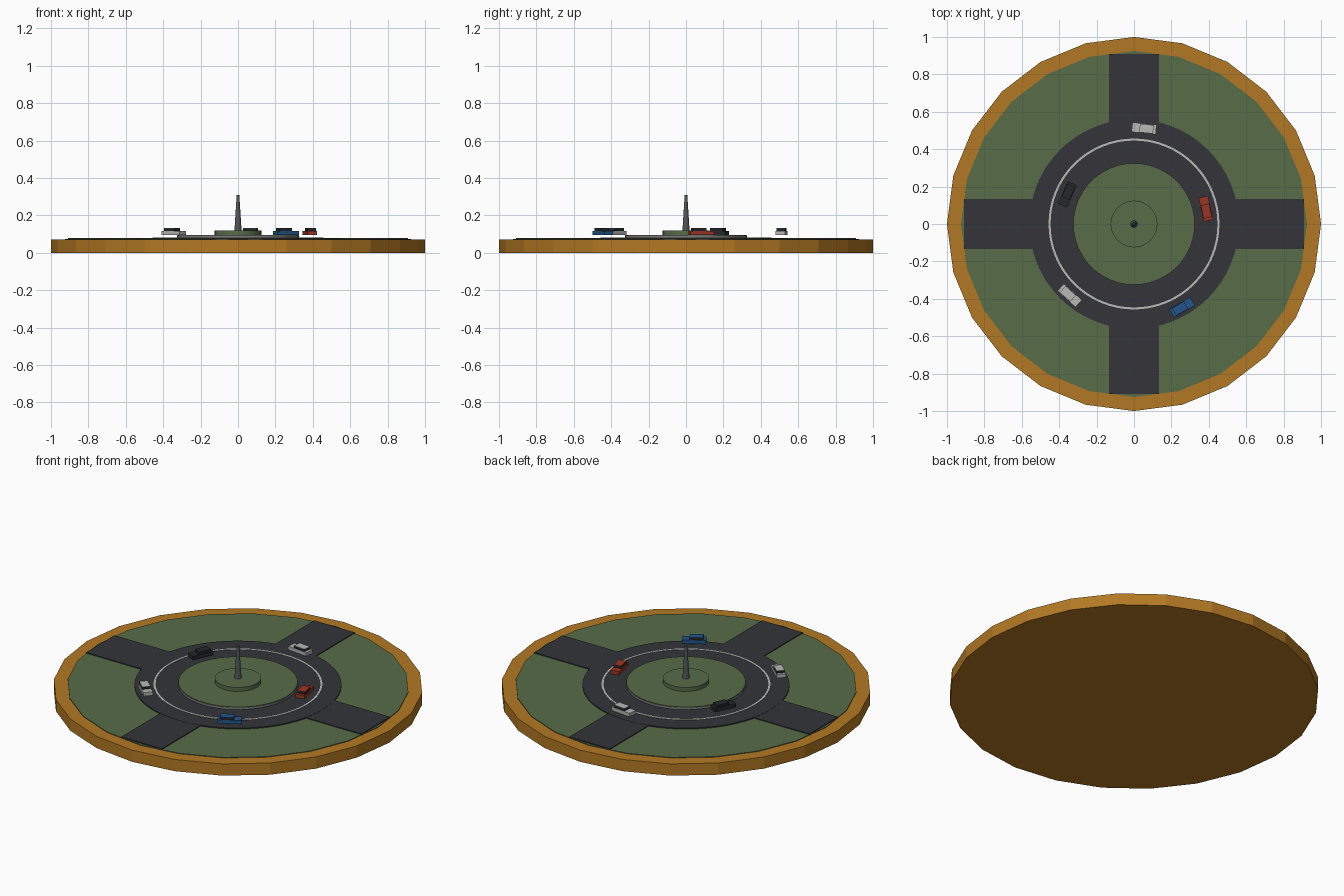
import bpy, bmesh
from math import radians, cos, sin, pi
from mathutils import Matrix

if "Cube" in bpy.data.objects:
    bpy.data.objects.remove(bpy.data.objects["Cube"])


def mat(name, rgb):
    m = bpy.data.materials.new(name)
    m.diffuse_color = (*rgb, 1)
    m.use_nodes = True
    m.node_tree.nodes["Principled BSDF"].inputs["Base Color"].default_value = m.diffuse_color
    return m


WOOD = mat("ochre", (0.45, 0.19, 0.017))
GRASS = mat("grass_green", (0.095, 0.15, 0.065))
ROAD = mat("asphalt", (0.033, 0.034, 0.041))
KERB = mat("kerb_grey", (0.2, 0.2, 0.2))
LINE = mat("line_white", (0.5, 0.5, 0.48))
METAL = mat("mast_grey", (0.09, 0.095, 0.105))
GLASS = mat("dark_glass", (0.015, 0.018, 0.022))
RED = mat("red_paint", (0.32, 0.035, 0.018))
WHITE = mat("white_paint", (0.48, 0.48, 0.47))
BLACK = mat("black_paint", (0.02, 0.021, 0.025))
BLUE = mat("blue_paint", (0.016, 0.09, 0.25))


def finish(name, bm, material, matrix=None):
    bmesh.ops.recalc_face_normals(bm, faces=bm.faces)
    me = bpy.data.meshes.new(name)
    bm.to_mesh(me)
    bm.free()
    me.materials.append(material)
    ob = bpy.data.objects.new(name, me)
    bpy.context.collection.objects.link(ob)
    if matrix:
        ob.matrix_world = matrix
    return ob


def disc(name, r1, r2, z0, z1, sides, material):
    bm = bmesh.new()
    bmesh.ops.create_cone(bm, cap_ends=True, segments=sides, radius1=r1, radius2=r2,
                          depth=z1 - z0, matrix=Matrix.Translation((0, 0, (z0 + z1) / 2))
                          @ Matrix.Rotation(pi / 2, 4, 'Z'))
    return finish(name, bm, material)


def ring(name, r0, r1, z0, z1, sides, material):
    bm = bmesh.new()
    section = [(r0, z0), (r1, z0), (r1, z1), (r0, z1)]
    loops = [[bm.verts.new((r * cos(2 * pi * i / sides), r * sin(2 * pi * i / sides), z))
              for r, z in section] for i in range(sides)]
    for i in range(sides):
        a, b = loops[i], loops[(i + 1) % sides]
        for k in range(4):
            bm.faces.new((a[k], b[k], b[(k + 1) % 4], a[(k + 1) % 4]))
    return finish(name, bm, material)


def block(name, x0, x1, width, z0, z1, material, matrix, taper=1.0):
    bm = bmesh.new()
    bmesh.ops.create_cube(bm, size=1)
    for v in bm.verts:
        t = taper if v.co.z > 0 else 1
        v.co = ((x0 + x1) / 2 + v.co.x * (x1 - x0) * t, v.co.y * width * t,
                z0 if v.co.z < 0 else z1)
    return finish(name, bm, material, matrix)


# Base plate and lawn
disc("base_plate", 1.0, 1.0, 0, 0.07, 24, WOOD)
disc("lawn", 0.925, 0.925, 0.07, 0.074, 24, GRASS)

# Ring road, lane line and four approach roads
ring("ring_road", 0.31, 0.56, 0.072, 0.08, 64, ROAD)
ring("lane_line", 0.446, 0.457, 0.079, 0.082, 64, LINE)
for i in range(4):
    block(f"approach_road_{i + 1}", 0.545, 0.91, 0.268, 0.072, 0.079, ROAD,
          Matrix.Rotation(i * pi / 2, 4, 'Z'))

# Central island with planter and tapered mast
disc("island_kerb", 0.325, 0.325, 0.072, 0.092, 48, KERB)
disc("island_lawn", 0.323, 0.323, 0.092, 0.096, 48, GRASS)
disc("planter", 0.125, 0.125, 0.096, 0.12, 32, GRASS)
disc("mast", 0.019, 0.007, 0.12, 0.31, 12, METAL)

# Cars driving anticlockwise, local +x is forward
cars = [(0.393, RED), (0.514, WHITE), (0.39, BLACK), (0.514, WHITE), (0.514, BLUE)]
for i, (radius, paint) in enumerate(cars):
    a = radians(12 + 72 * i)
    m = (Matrix.Translation((radius * cos(a), radius * sin(a), 0))
         @ Matrix.Rotation(a + pi / 2, 4, 'Z'))
    n = i + 1
    block(f"car_{n}_body", -0.065, 0.065, 0.052, 0.095, 0.117, paint, m)
    block(f"car_{n}_windows", -0.05, 0.024, 0.046, 0.117, 0.13, GLASS, m)
    block(f"car_{n}_roof", -0.05, 0.024, 0.046, 0.13, 0.132, paint, m)
